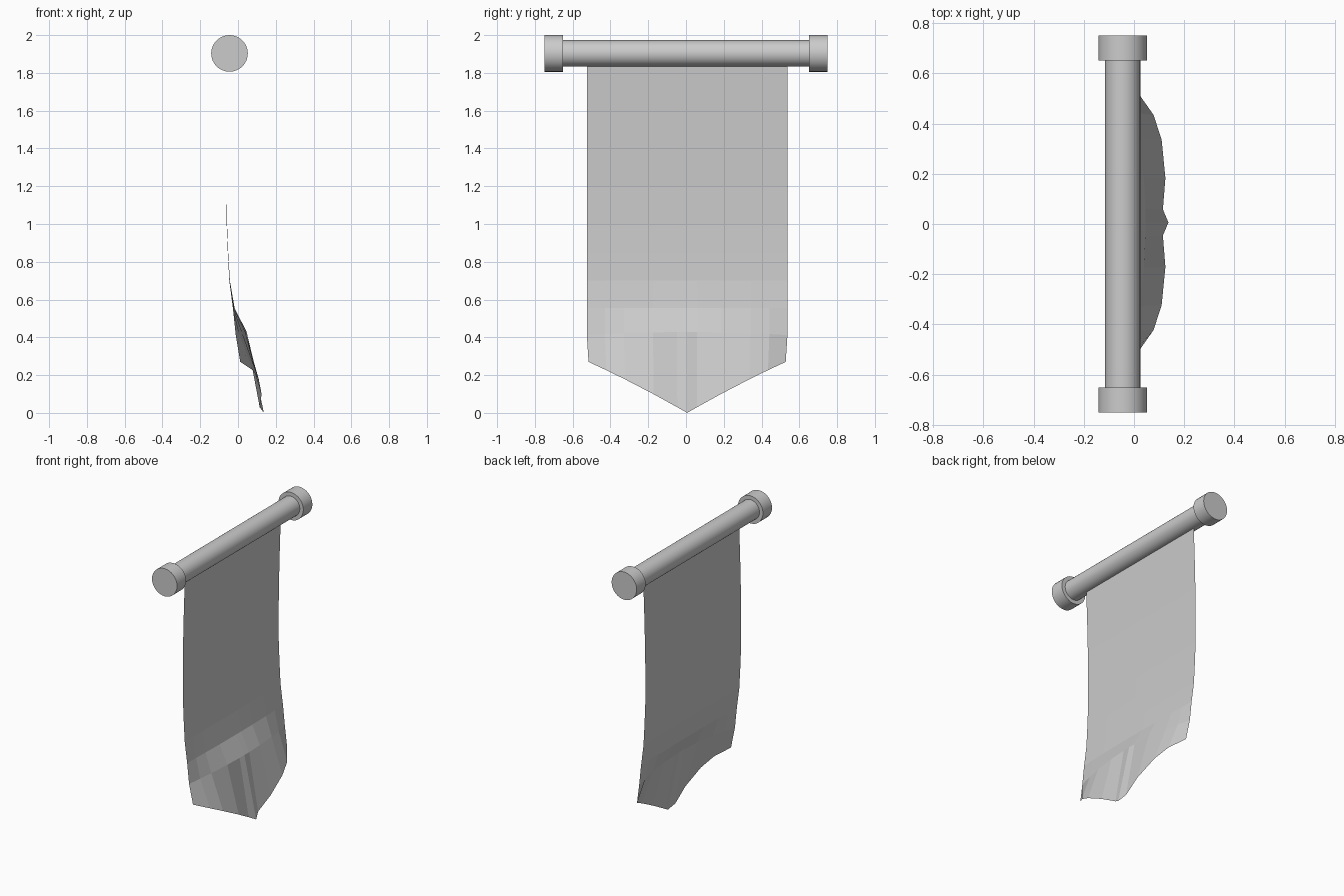
import bpy, bmesh, math

if "Cube" in bpy.data.objects:
    bpy.data.objects.remove(bpy.data.objects["Cube"])

AXIS_X, AXIS_Z = -0.045, 1.903


def cylinder(name, radius, length, y):
    bpy.ops.mesh.primitive_cylinder_add(
        vertices=32, radius=radius, depth=length,
        location=(AXIS_X, y, AXIS_Z), rotation=(math.pi / 2, 0, 0))
    ob = bpy.context.object
    ob.name = name
    bpy.ops.object.shade_smooth_by_angle(angle=math.radians(30))
    return ob


# Rod and its two end caps
cylinder("rod", 0.07, 1.3, 0)
for side, label in ((-1, "left"), (1, "right")):
    cylinder("rod_cap_" + label, 0.097, 0.1, side * 0.7)

# Hanging cloth: half-width fractions, and the curl of the pointed lower edge
half = [0, 0.1, 0.34, 0.63, 0.82, 1]
curl = [0.137, 0.115, 0.125, 0.11, 0.078, 0.012]
columns = [(-f, c) for f, c in zip(half[:0:-1], curl[:0:-1])] + list(zip(half, curl))

# Rows: height, x at the edges, x at the middle
rows = [(1.84, -0.045, -0.045), (1.6, -0.053, -0.053), (1.4, -0.058, -0.058),
        (1.2, -0.061, -0.061), (1.0, -0.06, -0.058), (0.85, -0.054, -0.052),
        (0.7, -0.046, -0.043), (0.555, -0.027, -0.018), (0.42, -0.012, 0.046)]

bm = bmesh.new()
grid = []
for z, edge_x, mid_x in rows:
    grid.append([bm.verts.new((mid_x + (edge_x - mid_x) * f * f, 0.006 + 0.531 * f,
                               z + (0.008 - 0.016 * f * f if z < 0.5 else 0)))
                 for f, c in columns])
grid.append([bm.verts.new((c, 0.006 + 0.522 * f,
                           0.27 * abs(f) * (1.12 - 0.12 * abs(f))))
             for f, c in columns])
for upper, lower in zip(grid, grid[1:]):
    for i in range(len(columns) - 1):
        bm.faces.new((upper[i], lower[i], lower[i + 1], upper[i + 1]))
mesh = bpy.data.meshes.new("banner_cloth")
bm.to_mesh(mesh)
bm.free()
cloth = bpy.data.objects.new("banner_cloth", mesh)
bpy.context.collection.objects.link(cloth)
